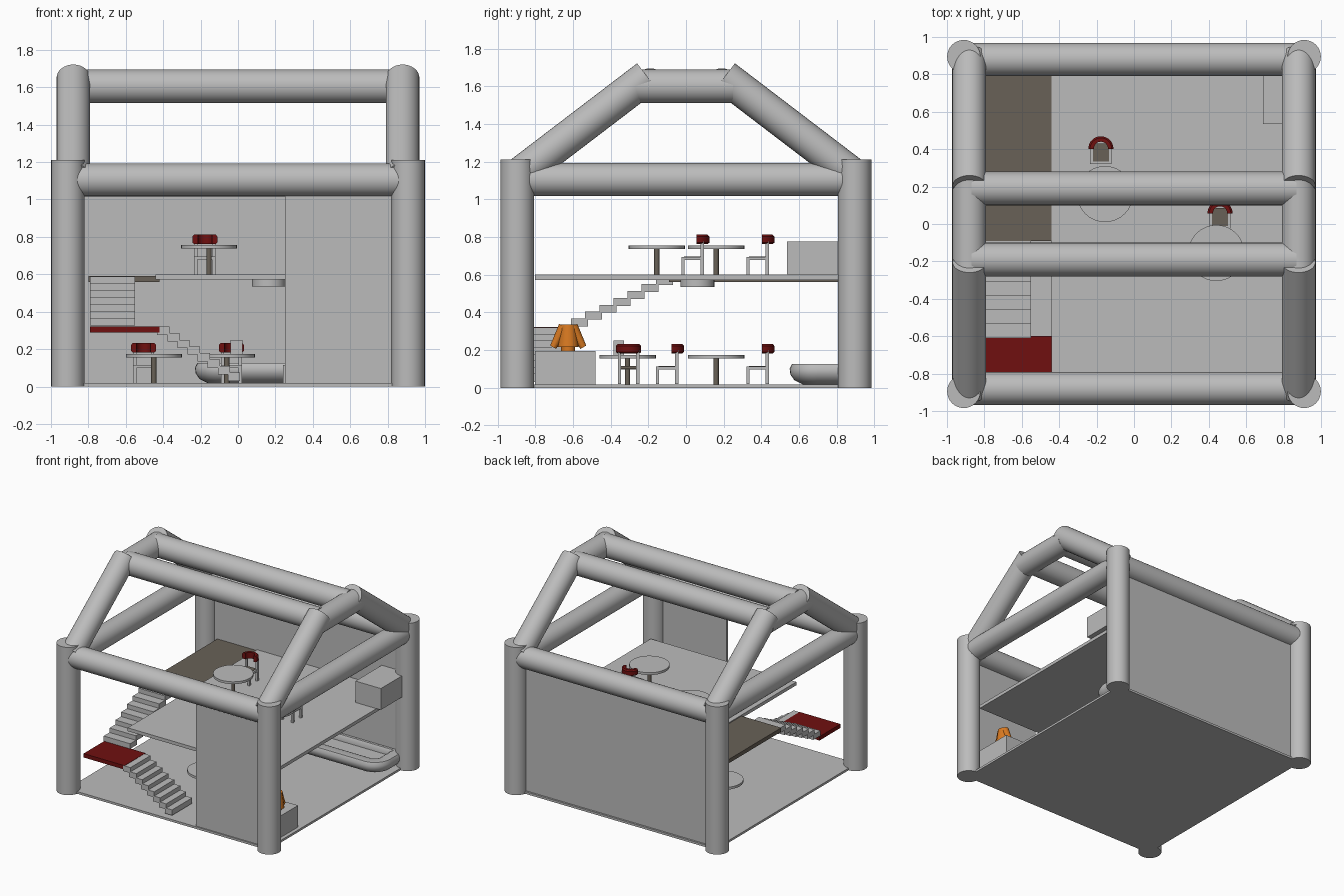
import bpy, bmesh, math
from mathutils import Vector, Matrix

if "Cube" in bpy.data.objects:
    bpy.data.objects.remove(bpy.data.objects["Cube"])


def mat(name, c):
    m = bpy.data.materials.new(name)
    m.diffuse_color = (*c, 1)
    m.use_nodes = True
    m.node_tree.nodes["Principled BSDF"].inputs["Base Color"].default_value = m.diffuse_color
    return m


GREY = mat("light grey", (0.5, 0.5, 0.5))
OLIVE = mat("olive brown", (0.14, 0.12, 0.095))
RED = mat("dark red", (0.16, 0.005, 0.005))
ORANGE = mat("orange", (0.68, 0.19, 0.015))


def finish(bm, name, m, smooth=False):
    bmesh.ops.recalc_face_normals(bm, faces=bm.faces)
    me = bpy.data.meshes.new(name)
    bm.to_mesh(me)
    bm.free()
    me.materials.append(m)
    ob = bpy.data.objects.new(name, me)
    bpy.context.collection.objects.link(ob)
    if smooth:
        bpy.context.view_layer.objects.active = ob
        ob.select_set(True)
        bpy.ops.object.shade_smooth_by_angle(angle=math.radians(35))
        ob.select_set(False)
    return ob


def add_box(bm, x0, x1, y0, y1, z0, z1):
    mx = Matrix.Translation(((x0 + x1) / 2, (y0 + y1) / 2, (z0 + z1) / 2))
    mx = mx @ Matrix.Diagonal((x1 - x0, y1 - y0, z1 - z0, 1))
    bmesh.ops.create_cube(bm, size=1, matrix=mx)


def box(name, m, *b):
    bm = bmesh.new()
    add_box(bm, *b)
    return finish(bm, name, m)


def tube(name, a, b, r, m=GREY, r2=None, seg=32):
    a, b = Vector(a), Vector(b)
    d = b - a
    bm = bmesh.new()
    mx = Matrix.Translation((a + b) / 2) @ d.to_track_quat('Z', 'Y').to_matrix().to_4x4()
    bmesh.ops.create_cone(bm, cap_ends=True, segments=seg, radius1=r,
                          radius2=r if r2 is None else r2, depth=d.length, matrix=mx)
    return finish(bm, name, m, True)


# Tubular frame: posts, eave beams, rafters and ridge beams
for sx in (-1, 1):
    for sy in (-1, 1):
        tube("corner_post", (sx * .91, sy * .895, 0), (sx * .91, sy * .895, 1.21), .089)
        tube("rafter", (sx * .88, sy * .90, 1.12), (sx * .88, sy * .205, 1.65), .09)
    tube("side_beam", (sx * .885, -.86, 1.105), (sx * .885, .9, 1.105), .087)
    tube("gable_top_bar", (sx * .88, -.27, 1.6), (sx * .88, .25, 1.6), .09)
    tube("ridge_beam", (-.87, sx * .19, 1.605), (.87, sx * .19, 1.605), .09)
    tube("eave_beam", (-.87, sx * .88, 1.105), (.88, sx * .88, 1.105), .088)

# Floors and walls
box("ground_floor", GREY, -.91, .91, -.91, .91, 0, .018)
box("back_wall", GREY, -.91, .91, .875, .895, 0, 1.1)
box("front_wall_panel", GREY, .25, .91, -.90, -.88, 0, 1.1)
box("upper_floor", GREY, -.44, .88, -.8, .88, .573, .6)
box("upper_walkway", OLIVE, -.8, -.42, -.09, .88, .56, .592)
box("upper_counter", GREY, .69, .92, .535, .88, .6, .775)
tube("ceiling_lamp", (.165, .06, .535), (.165, .06, .575), .09)

# Stairs with a landing
box("stair_landing", RED, -.79, -.42, -.87, -.6, .29, .322)
bm = bmesh.new()
for i in range(7):
    y = -.61 + i * .075
    add_box(bm, -.79, -.55, y, y + .09, .325 + i * .0367, .367 + i * .0367)
finish(bm, "upper_stairs", GREY)
bm = bmesh.new()
for i in range(8):
    x = -.42 + i * .054
    add_box(bm, x - .012, x + .054, -.87, -.61, .275 - i * .035, .32 - i * .035)
finish(bm, "lower_stairs", GREY)


# Round tables
def table(x, y, z):
    tube("table_top", (x, y, z + .137), (x, y, z + .156), .15)
    tube("table_leg", (x, y, z), (x, y, z + .14), .014, OLIVE, seg=16)


for p in ((-.155, .16, .6), (.44, -.155, .6), (-.06, -.31, .018), (-.45, .16, .018)):
    table(*p)


# Chairs: frame, seat and curved backrest (back towards local +y)
def chair(x, y, z, rot=0):
    mx = Matrix.Translation((x, y, z)) @ Matrix.Rotation(rot, 4, 'Z')
    bm = bmesh.new()
    for s in (-1, 1):
        c = s * .048
        add_box(bm, c - .009, c + .009, -.06, -.042, 0, .09)
        add_box(bm, c - .009, c + .009, .042, .06, 0, .18)
        add_box(bm, c - .009, c + .009, -.06, .06, .078, .094)
    add_box(bm, -.05, .05, -.06, -.042, .078, .094)
    finish(bm, "chair_frame", GREY).matrix_world = mx
    box("chair_seat", OLIVE, -.042, .042, -.045, .05, .08, .096).matrix_world = mx
    bm = bmesh.new()
    n, rings = 16, []
    for i in range(n + 1):
        t = math.pi * i / n
        rings.append([bm.verts.new((r * math.cos(t), .022 + r * math.sin(t), h))
                      for r, h in ((.038, .162), (.058, .162), (.067, .17), (.067, .202),
                                   (.058, .212), (.038, .212))])
    for a, b in zip(rings, rings[1:]):
        for j in range(6):
            k = (j + 1) % 6
            bm.faces.new((a[j], a[k], b[k], b[j]))
    bm.faces.new(rings[0])
    bm.faces.new(rings[-1])
    finish(bm, "chair_backrest", RED, True).matrix_world = mx


chair(-.177, .38, .6)
chair(.46, .035, .6)
chair(-.505, .38, .02)
chair(-.035, -.1, .02)
chair(.3, -.305, .02, -math.pi / 2)
box("table_item", GREY, -.04, .025, -.385, -.33, .174, .25)

# Rounded bench along the back wall, stacked rounded outlines with a sunken seat
bm = bmesh.new()
rings = []
for inset, z in ((.07, .018), (.025, .04), (.004, .07), (0, .1), (.012, .125),
                 (.08, .125), (.1, .115), (.105, .075)):
    x0, x1, y0, y1 = -.23 + inset, .9 - inset, .55 + inset, .87 - inset * .3
    r = .15 - inset
    pts = [(x1, y1), (x0, y1)]
    for cx, a0 in ((x0 + r, math.pi), (x1 - r, 1.5 * math.pi)):
        for i in range(9):
            t = a0 + i * math.pi / 16
            pts.append((cx + r * math.cos(t), y0 + r + r * math.sin(t)))
    rings.append([bm.verts.new((*p, z)) for p in pts])
for a, b in zip(rings, rings[1:]):
    for j in range(len(a)):
        k = (j + 1) % len(a)
        bm.faces.new((a[j], a[k], b[k], b[j]))
bm.faces.new(rings[0])
bm.faces.new(rings[-1])
finish(bm, "curved_bench", GREY, True)

# Display counter with an orange garment
box("display_counter", GREY, .62, .88, -.8, -.48, .018, .195)
tube("garment_hem", (.79, -.625, .195), (.79, -.625, .23), .037, ORANGE, seg=16)
tube("garment_body", (.79, -.625, .215), (.79, -.625, .335), .056, ORANGE, .04, seg=16)
for s in (-1, 1):
    tube("garment_sleeve", (.79, -.625 + s * .022, .325), (.79, -.625 + s * .08, .215),
         .03, ORANGE, .018, seg=12)
